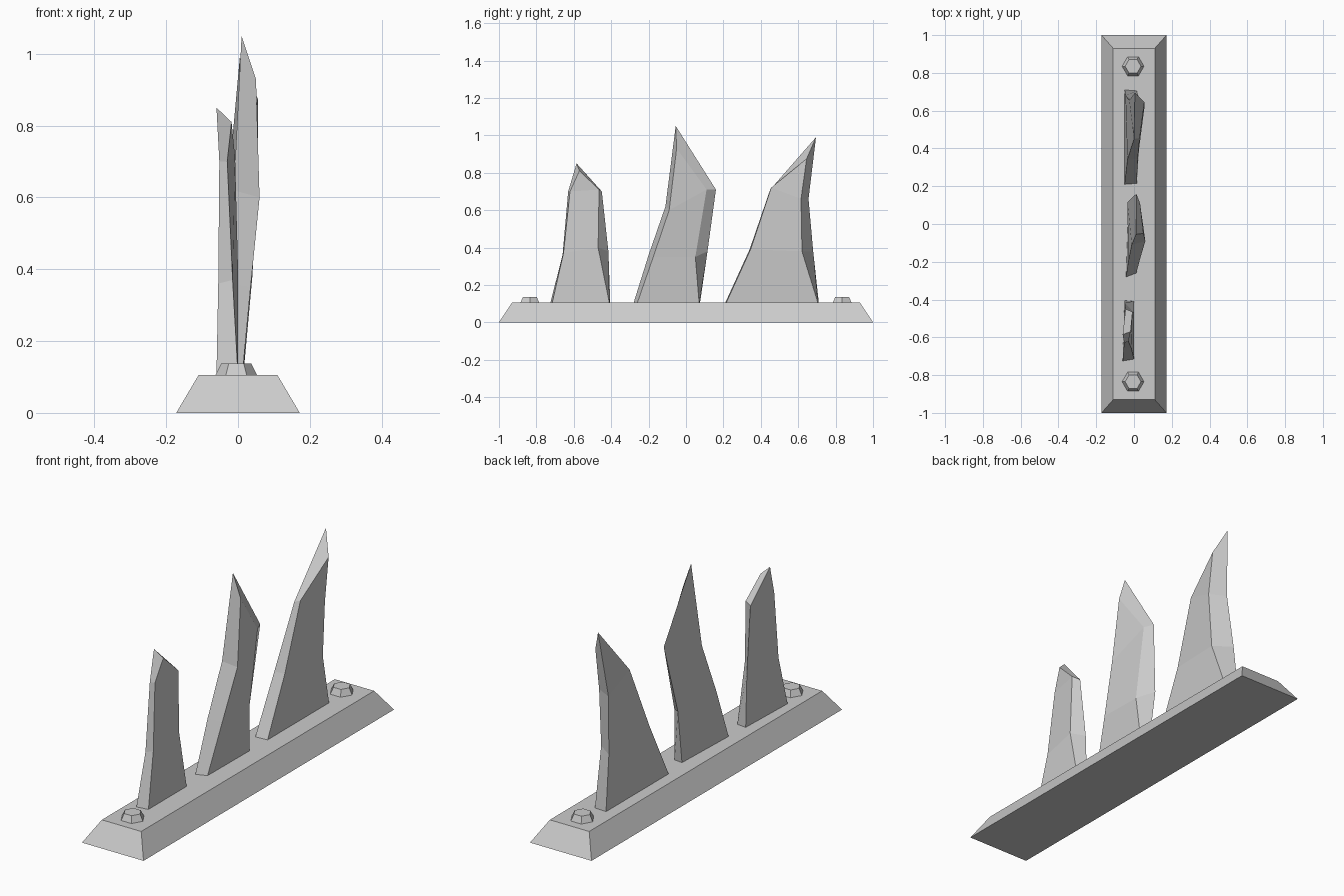
import bpy
import bmesh
import math
from mathutils import Matrix

cube = bpy.data.objects.get("Cube")
if cube:
    bpy.data.objects.remove(cube, do_unlink=True)

grey = bpy.data.materials.new("plain_grey")
grey.use_nodes = True
colour = (0.6, 0.6, 0.6, 1)
grey.diffuse_color = colour
grey.node_tree.nodes["Principled BSDF"].inputs["Base Color"].default_value = colour

PLATE_TOP = 0.105


def finish(name, bm):
    """Turn a bmesh into a flat shaded object with the grey material."""
    bmesh.ops.recalc_face_normals(bm, faces=bm.faces)
    mesh = bpy.data.meshes.new(name)
    bm.to_mesh(mesh)
    bm.free()
    mesh.materials.append(grey)
    obj = bpy.data.objects.new(name, mesh)
    bpy.context.scene.collection.objects.link(obj)
    return obj


def bridge(bm, lower, upper):
    """Join two closed rings of vertices with quads."""
    count = len(lower)
    for i in range(count):
        j = (i + 1) % count
        bm.faces.new((lower[i], lower[j], upper[j], upper[i]))


def make_plate(name, half_bottom, half_top, height):
    """Rectangular plate with bevelled sides."""
    bm = bmesh.new()
    rings = []
    for (hx, hy), z in ((half_bottom, 0), (half_top, height)):
        signs = ((-1, -1), (1, -1), (1, 1), (-1, 1))
        rings.append([bm.verts.new((sx * hx, sy * hy, z)) for sx, sy in signs])
    bridge(bm, *rings)
    for ring in rings:
        bm.faces.new(ring)
    return finish(name, bm)


def make_bolt(name, y):
    """Tapered hexagonal bolt head resting on the plate."""
    bm = bmesh.new()
    height = 0.032
    place = Matrix.Translation((-0.005, y, PLATE_TOP + height / 2))
    bmesh.ops.create_cone(bm, cap_ends=True, segments=6, radius1=0.058,
                          radius2=0.042, depth=height,
                          matrix=place @ Matrix.Rotation(math.radians(30), 4, "Z"))
    # Point two corners along the width of the plate
    if max(v.co.x for v in bm.verts) < 0.052:
        bmesh.ops.rotate(bm, verts=bm.verts, cent=place.translation,
                         matrix=Matrix.Rotation(math.radians(30), 3, "Z"))
    return finish(name, bm)


def make_blade(name, left_front, right_front, right_back, left_back):
    """Faceted shard from four corner edges; the front edges reach the tip."""
    bm = bmesh.new()
    edges = [[bm.verts.new(p) for p in edge]
             for edge in (left_front, right_front, right_back, left_back)]
    rings = [[edge[level] for edge in edges] for level in range(3)]
    bm.faces.new(rings[0])
    bridge(bm, rings[0], rings[1])
    bridge(bm, rings[1], rings[2])
    # Sloping tip closes between the two front edges
    lf, rf, rb, lb = rings[2]
    tip, shoulder = edges[0][3], edges[1][3]
    bm.faces.new((lf, rf, shoulder, tip))
    bm.faces.new((rf, rb, shoulder))
    bm.faces.new((rb, lb, tip, shoulder))
    bm.faces.new((lb, lf, tip))
    return finish(name, bm)


make_plate("base_plate", (0.172, 1), (0.11, 0.93), PLATE_TOP)

for label, side in (("front", -1), ("back", 1)):
    make_bolt(label + "_bolt", side * 0.835)

B = PLATE_TOP

make_blade(
    "front_blade",
    left_front=[(-.06, -.725, B), (-.055, -.66, .36), (-.052, -.63, .7), (-.06, -.585, .85)],
    right_front=[(0, -.715, B), (-.015, -.655, .37), (-.03, -.62, .7), (-.018, -.57, .81)],
    right_back=[(0, -.41, B), (0, -.47, .4), (-.008, -.465, .71)],
    left_back=[(-.05, -.405, B), (-.05, -.415, .38), (-.045, -.45, .7)],
)

make_blade(
    "middle_blade",
    left_front=[(-.042, -.28, B), (-.03, -.2, .36), (-.012, -.11, .62), (.01, -.055, 1.05)],
    right_front=[(.012, -.26, B), (.035, -.175, .35), (.06, -.09, .6), (.05, -.05, .93)],
    right_back=[(.015, .07, B), (.03, .05, .35), (.032, .11, .71)],
    left_back=[(-.03, .075, B), (-.035, .115, .38), (.012, .16, .71)],
)

make_blade(
    "back_blade",
    left_front=[(-.05, .21, B), (-.035, .34, .39), (0, .45, .71), (.005, .695, .99)],
    right_front=[(.015, .215, B), (.02, .345, .39), (.03, .455, .72), (.055, .645, .875)],
    right_back=[(.015, .705, B), (.04, .62, .38), (.055, .615, .66)],
    left_back=[(-.05, .71, B), (-.045, .68, .38), (-.025, .655, .66)],
)
